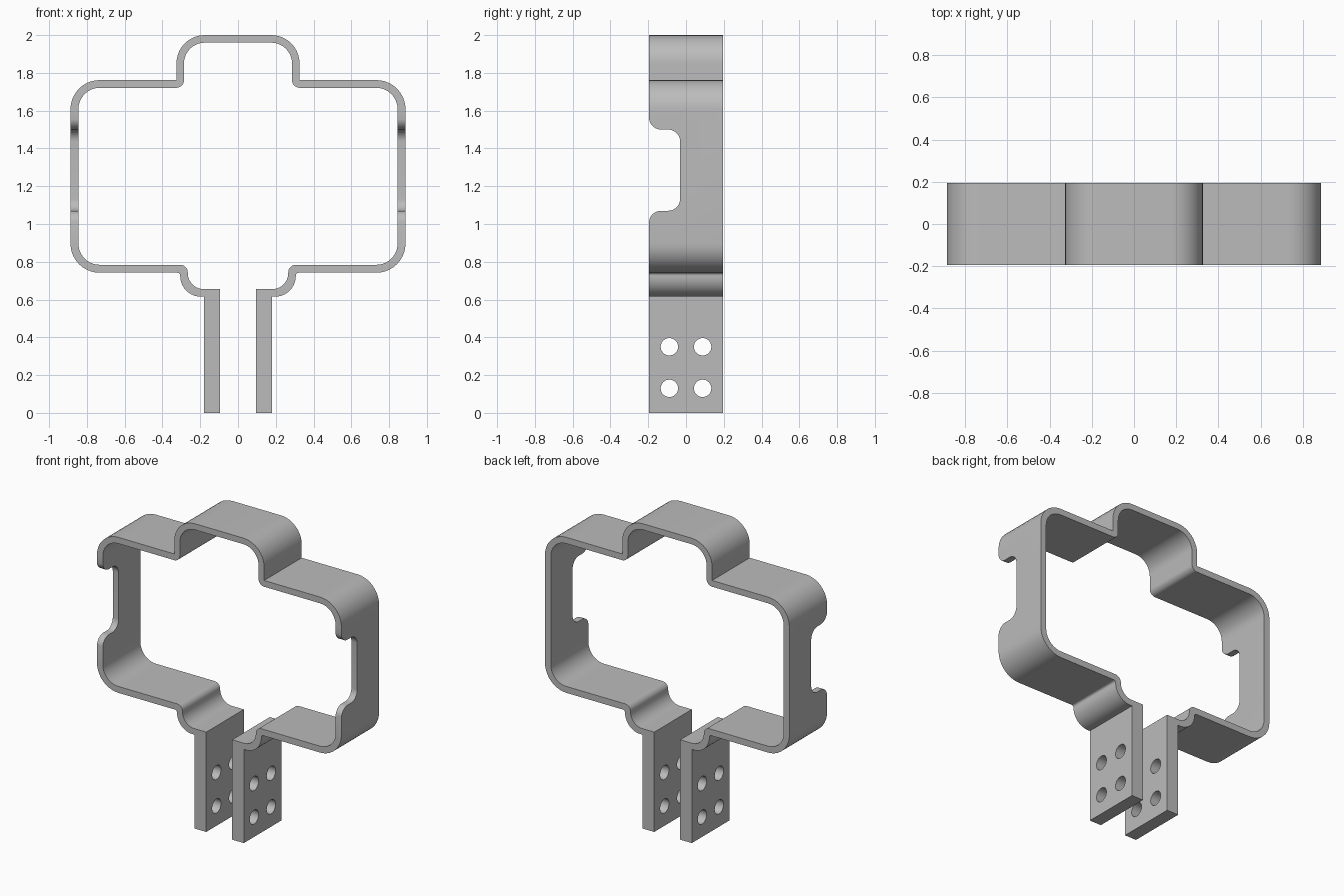
import bpy, bmesh, math
from mathutils import Vector

if "Cube" in bpy.data.objects:
    bpy.data.objects.remove(bpy.data.objects["Cube"], do_unlink=True)

HALF_DEPTH = 0.195

grey = bpy.data.materials.new("plain grey")
grey.use_nodes = True
grey.diffuse_color = (0.5, 0.5, 0.5, 1)
grey.node_tree.nodes["Principled BSDF"].inputs["Base Color"].default_value = (0.5, 0.5, 0.5, 1)


def rounded(corners, closed=False, steps=10):
    """Replace each (u, v, radius) corner by a tangent arc."""
    pts = []
    for i, (u, v, r) in enumerate(corners):
        p = Vector((u, v))
        if r == 0 or (not closed and i in (0, len(corners) - 1)):
            pts.append(p)
            continue
        a = (Vector(corners[i - 1][:2]) - p).normalized()
        b = (Vector(corners[(i + 1) % len(corners)][:2]) - p).normalized()
        # All rounded corners are right angles
        centre = p + (a + b) * r
        for k in range(steps + 1):
            t = math.pi / 2 * k / steps
            pts.append(centre - b * r * math.cos(t) - a * r * math.sin(t))
    return pts


def prism(name, pts, place, depth):
    """Extrude a flat outline; place maps (u, v) to 3D."""
    bm = bmesh.new()
    face = bm.faces.new([bm.verts.new(place(p)) for p in pts])
    ext = bmesh.ops.extrude_face_region(bm, geom=[face])
    moved = [g for g in ext["geom"] if isinstance(g, bmesh.types.BMVert)]
    bmesh.ops.translate(bm, verts=moved, vec=depth)
    bmesh.ops.recalc_face_normals(bm, faces=bm.faces)
    mesh = bpy.data.meshes.new(name)
    bm.to_mesh(mesh)
    bm.free()
    obj = bpy.data.objects.new(name, mesh)
    bpy.context.collection.objects.link(obj)
    mesh.materials.append(grey)
    return obj


def activate(obj):
    bpy.ops.object.select_all(action="DESELECT")
    obj.select_set(True)
    bpy.context.view_layer.objects.active = obj


def cut(obj, cutter):
    cutter.hide_render = True
    activate(obj)
    mod = obj.modifiers.new("cut", "BOOLEAN")
    mod.operation = "DIFFERENCE"
    mod.solver = "EXACT"
    mod.object = cutter
    bpy.ops.object.modifier_apply(modifier=mod.name)
    bpy.data.objects.remove(cutter, do_unlink=True)


def mirrored(half):
    return half + [(-u, v, r) for u, v, r in reversed(half)]


# Band: outer and inner outlines of the bent strip
outer = [(0.179, 0.615, 0), (0.306, 0.615, 0.11), (0.306, 0.742, 0.015),
         (0.887, 0.742, 0.155), (0.887, 1.762, 0.155),
         (0.326, 1.762, 0), (0.326, 2.0, 0.15)]
inner = [(0.179, 0.655, 0), (0.266, 0.655, 0.085), (0.266, 0.784, 0.04),
         (0.845, 0.784, 0.113), (0.845, 1.721, 0.113),
         (0.286, 1.721, 0.04), (0.286, 1.96, 0.11)]
outline = rounded(mirrored(outer)) + rounded(mirrored(inner))[::-1]
band = prism("band", outline, lambda p: (p.x, -HALF_DEPTH, p.y), (0, 2 * HALF_DEPTH, 0))

# Rounded notch in the front edge of both side walls
lip, floor, r = -HALF_DEPTH - 0.001, -0.031, 0.064
notch = [(-0.3, 0.95, 0), (lip, 0.95, 0), (lip, 1.07, r), (floor, 1.07, r),
         (floor, 1.5, r), (lip, 1.5, r), (lip, 1.62, 0), (-0.3, 1.62, 0)]
cut(band, prism("notch_cutter", rounded(notch, closed=True),
                lambda p: (-1, p.x, p.y), (2, 0, 0)))
parts = [band]

# Clamp legs with four bolt holes each
for side, name in ((1, "left_leg"), (-1, "right_leg")):
    rect = [Vector((y, z)) for y, z in ((-HALF_DEPTH, 0), (HALF_DEPTH, 0),
                                        (HALF_DEPTH, 0.655), (-HALF_DEPTH, 0.655))]
    leg = prism(name, rect, lambda p: (side * 0.094, p.x, p.y), (side * 0.085, 0, 0))
    for y in (-0.088, 0.088):
        for z in (0.13, 0.35):
            circle = [Vector((y + 0.046 * math.cos(math.tau * k / 32),
                              z + 0.046 * math.sin(math.tau * k / 32))) for k in range(32)]
            cut(leg, prism("hole_cutter", circle, lambda p: (-0.5, p.x, p.y), (1, 0, 0)))
    parts.append(leg)

for part in parts:
    activate(part)
    bpy.ops.object.shade_smooth_by_angle(angle=math.radians(30))
